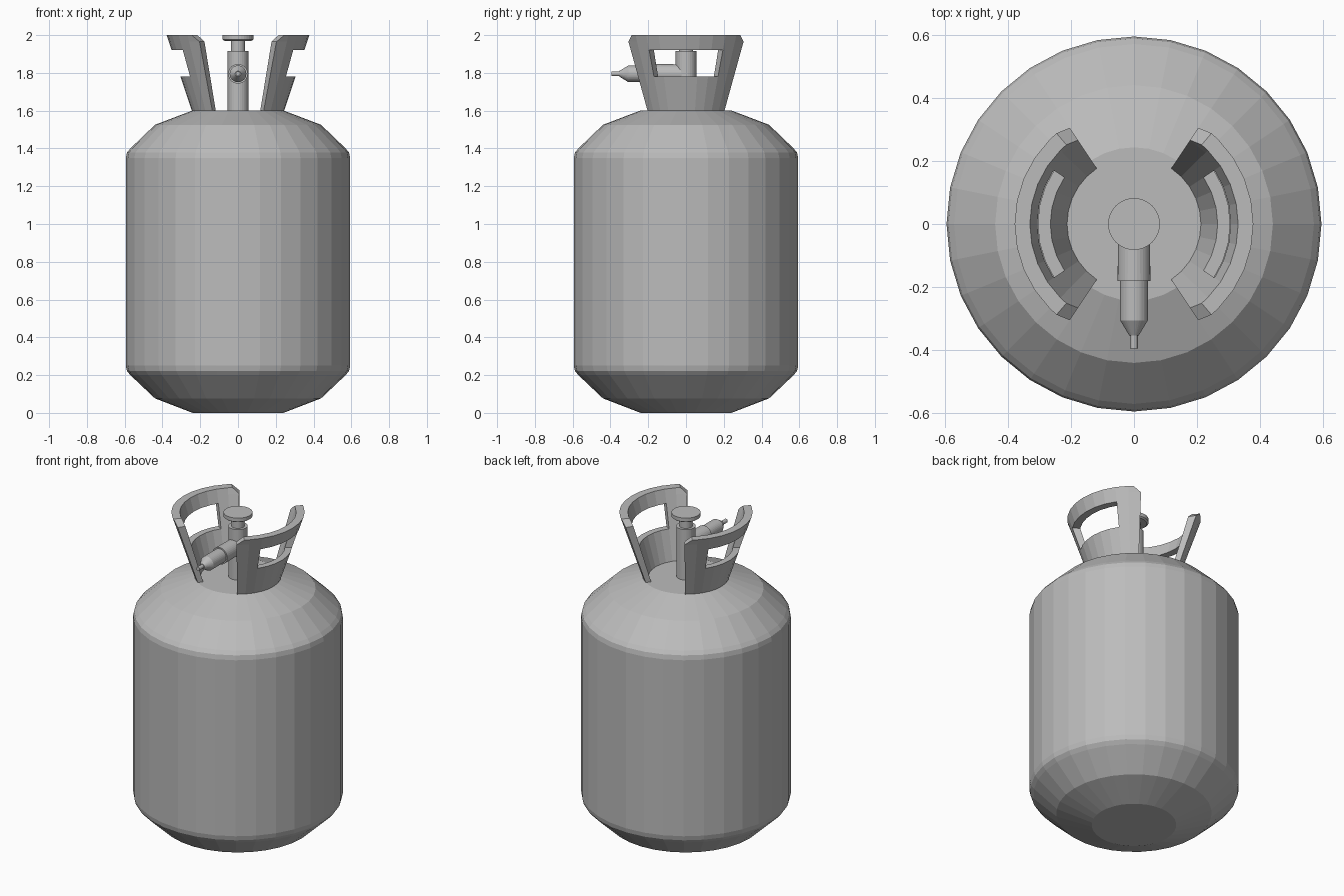
import bpy, bmesh
from math import sin, cos, radians, pi
from mathutils import Matrix

cube = bpy.data.objects.get("Cube")
if cube:
    bpy.data.objects.remove(cube, do_unlink=True)

grey = bpy.data.materials.new("grey_metal")
grey.use_nodes = True
color = (0.5, 0.5, 0.5, 1)
grey.diffuse_color = color
grey.node_tree.nodes["Principled BSDF"].inputs["Base Color"].default_value = color


def finish(name, bm):
    bmesh.ops.recalc_face_normals(bm, faces=bm.faces)
    mesh = bpy.data.meshes.new(name)
    bm.to_mesh(mesh)
    bm.free()
    mesh.materials.append(grey)
    obj = bpy.data.objects.new(name, mesh)
    bpy.context.collection.objects.link(obj)
    return obj


def lathe(name, profile, sides=32, matrix=Matrix()):
    """Revolve (radius, height) points around z and cap both ends."""
    bm = bmesh.new()
    rings = [[bm.verts.new((r * cos(2 * pi * i / sides), r * sin(2 * pi * i / sides), z))
              for i in range(sides)] for r, z in profile]
    for low, high in zip(rings, rings[1:]):
        for i in range(sides):
            j = (i + 1) % sides
            bm.faces.new((low[i], low[j], high[j], high[i]))
    bm.faces.new(rings[0])
    bm.faces.new(rings[-1])
    bm.transform(matrix)
    return finish(name, bm)


def handle(name, side):
    """Flared curved guard with a window through it."""
    rows = [1.6, 1.78, 1.92, 1.965, 2.0]
    cols = 10
    step = 11.25
    bm = bmesh.new()
    grid = {}
    for j, z in enumerate(rows):
        t = (z - rows[0]) / 0.4
        for i in range(cols + 1):
            angle = (i - cols / 2) * step
            if j == len(rows) - 1 and i in (0, cols):
                angle *= 0.88          # clipped top corners
            a = radians(angle)
            for layer, r in enumerate((0.212 + 0.118 * t, 0.245 + 0.133 * t)):
                grid[i, j, layer] = bm.verts.new((side * r * cos(a), r * sin(a), z))
    cells = {(i, j) for i in range(cols) for j in range(len(rows) - 1)
             if not (j == 1 and 2 <= i <= 7)}
    for i, j in cells:
        corners = [(i, j), (i + 1, j), (i + 1, j + 1), (i, j + 1)]
        for layer in (0, 1):
            bm.faces.new([grid[c + (layer,)] for c in corners])
        # walls along the open edges
        for k, (di, dj) in enumerate(((0, -1), (1, 0), (0, 1), (-1, 0))):
            if (i + di, j + dj) not in cells:
                a, b = corners[k], corners[(k + 1) % 4]
                bm.faces.new((grid[a + (0,)], grid[b + (0,)], grid[b + (1,)], grid[a + (1,)]))
    return finish(name, bm)


# Tank body
lathe("tank", [(0.24, 0), (0.44, 0.077), (0.57, 0.2), (0.588, 0.222), (0.594, 0.25),
               (0.594, 1.35), (0.588, 1.378), (0.57, 1.4), (0.44, 1.525), (0.243, 1.6)])

# Guards on both sides
handle("left_handle", 1)
handle("right_handle", -1)

# Valve post, stem and knob
lathe("valve_post", [(0.055, 1.59), (0.055, 1.915)])
lathe("valve_stem", [(0.038, 1.91), (0.038, 1.975)])
lathe("valve_knob", [(0.072, 1.97), (0.082, 1.977), (0.082, 2.0)])

# Outlet nozzle pointing to the front
forward = Matrix.Translation((0, 0, 1.795)) @ Matrix.Rotation(pi / 2, 4, 'X')
lathe("nozzle", [(0.05, 0), (0.052, 0.18), (0.044, 0.18), (0.044, 0.305),
                 (0.015, 0.353), (0.012, 0.353), (0.012, 0.395)], 32, forward)
